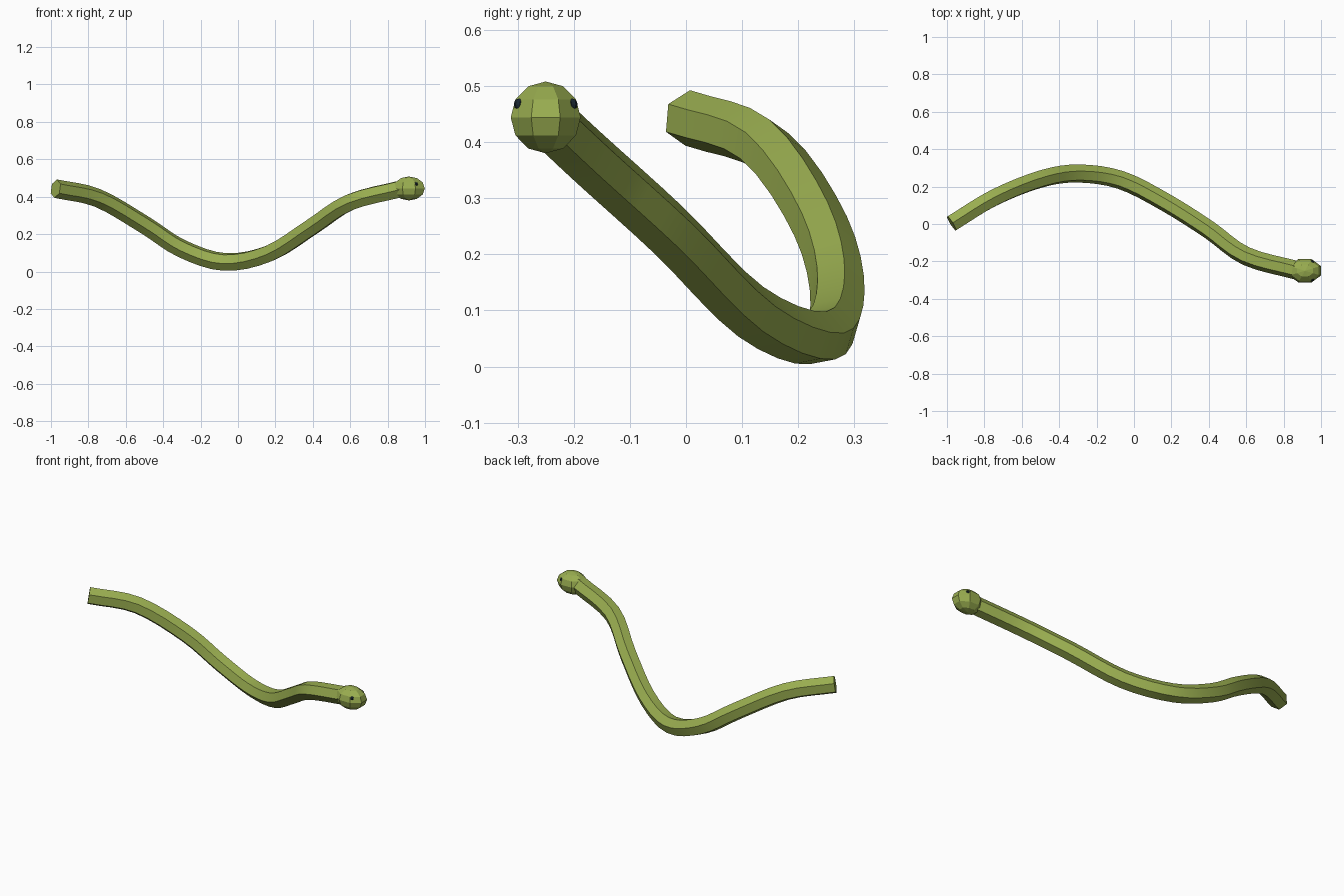
import bpy, bmesh, math
from mathutils import Vector, Matrix

if "Cube" in bpy.data.objects:
    bpy.data.objects.remove(bpy.data.objects["Cube"])


def material(name, rgb):
    m = bpy.data.materials.new(name)
    m.diffuse_color = (*rgb, 1)
    m.use_nodes = True
    m.node_tree.nodes["Principled BSDF"].inputs["Base Color"].default_value = m.diffuse_color
    return m


green = material("olive_skin", (0.32, 0.42, 0.08))
dark = material("dark_eye", (0.01, 0.02, 0.03))


def finish(bm, name, mat):
    bmesh.ops.recalc_face_normals(bm, faces=bm.faces)
    me = bpy.data.meshes.new(name)
    bm.to_mesh(me)
    bm.free()
    me.materials.append(mat)
    ob = bpy.data.objects.new(name, me)
    bpy.context.collection.objects.link(ob)
    return ob


def smooth_path(pts, steps):
    # Catmull-Rom spline through the points
    p = [Vector(q) for q in pts]
    p = [2 * p[0] - p[1]] + p + [2 * p[-1] - p[-2]]
    out = []
    for i in range(1, len(p) - 2):
        a, b, c, d = p[i - 1:i + 3]
        for s in range(steps):
            t = s / steps
            out.append(0.5 * (2 * b + (c - a) * t + (2 * a - 5 * b + 4 * c - d) * t * t
                              + (3 * b - a - 3 * c + d) * t ** 3))
    return out + [p[-2]]


# Body: hexagonal tube swept along the winding path with minimum twist
path = smooth_path([
    (-0.975, 0.003, 0.443), (-0.75, 0.14, 0.393), (-0.5, 0.24, 0.25),
    (-0.3, 0.27, 0.122), (-0.07, 0.235, 0.051), (0.17, 0.115, 0.098),
    (0.4, -0.03, 0.242), (0.6, -0.172, 0.371), (0.88, -0.25, 0.444)], 4)
R, N = 0.05, 6
bm = bmesh.new()
rings, up, last = [], Vector((0, 0, 1)), None
for i, p in enumerate(path):
    t = (path[min(i + 1, len(path) - 1)] - path[max(i - 1, 0)]).normalized()
    if last:
        up = last.rotation_difference(t) @ up
    up = (up - t * up.dot(t)).normalized()
    side = t.cross(up)
    last = t
    rings.append([bm.verts.new(p + R * (math.cos(k * math.tau / N) * up
                                        + math.sin(k * math.tau / N) * side))
                  for k in range(N)])
for a, b in zip(rings, rings[1:]):
    for k in range(N):
        bm.faces.new((a[k], a[(k + 1) % N], b[(k + 1) % N], b[k]))
bm.faces.new(rings[0])
bm.faces.new(rings[-1])
body = finish(bm, "body", green)
bpy.context.view_layer.objects.active = body
body.select_set(True)
bpy.ops.object.shade_smooth_by_angle(angle=math.radians(30))

# Head: faceted stretched sphere with a flat facet facing forward
HEAD = Vector((0.914, -0.25, 0.444))
bm = bmesh.new()
bmesh.ops.create_uvsphere(
    bm, u_segments=8, v_segments=6, radius=1,
    matrix=Matrix.Translation(HEAD) @ Matrix.Diagonal((0.092, 0.0675, 0.064, 1))
    @ Matrix.Rotation(math.pi / 8, 4, 'Z'))
finish(bm, "head", green)

# Eyes: small dark beads on either side
for label, s in (("left_eye", 1), ("right_eye", -1)):
    bm = bmesh.new()
    bmesh.ops.create_uvsphere(
        bm, u_segments=8, v_segments=6, radius=0.011,
        matrix=Matrix.Translation(HEAD + Vector((0.037, 0.046 * s, 0.023))))
    finish(bm, label, dark)
